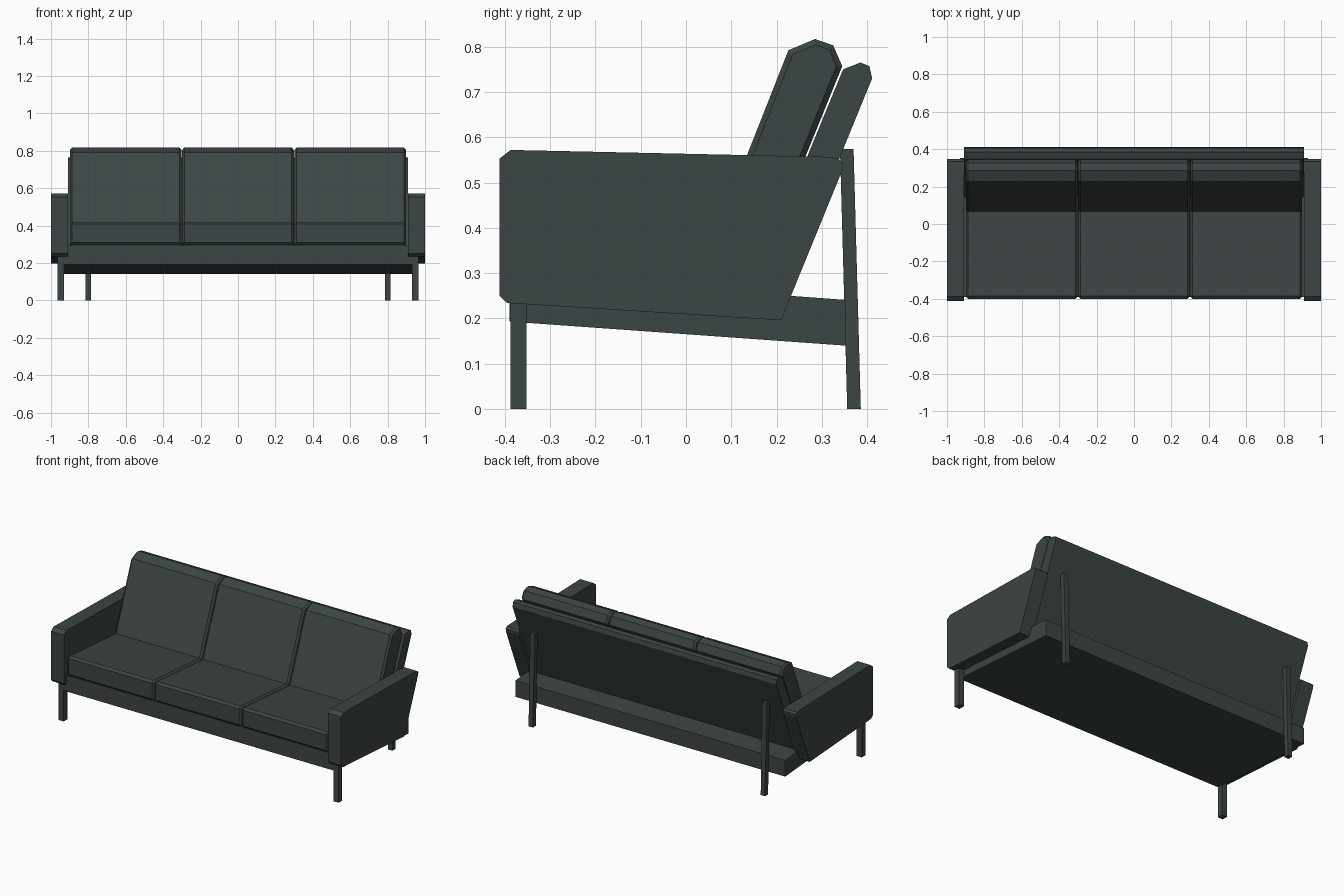
import bpy, bmesh

if "Cube" in bpy.data.objects:
    bpy.data.objects.remove(bpy.data.objects["Cube"])

mat = bpy.data.materials.new("charcoal fabric")
mat.diffuse_color = (0.046, 0.058, 0.058, 1)
mat.use_nodes = True
mat.node_tree.nodes["Principled BSDF"].inputs["Base Color"].default_value = mat.diffuse_color


def extrude(name, profile, x0, x1, bevel=0.0):
    """Solid from a (y, z) profile swept from x0 to x1; the rim can be bevelled."""
    bm = bmesh.new()
    a = [bm.verts.new((x0, y, z)) for y, z in profile]
    b = [bm.verts.new((x1, y, z)) for y, z in profile]
    n = len(profile)
    bm.faces.new(a)
    bm.faces.new(b[::-1])
    for i in range(n):
        j = (i + 1) % n
        bm.faces.new((a[i], b[i], b[j], a[j]))
    bmesh.ops.recalc_face_normals(bm, faces=bm.faces)
    me = bpy.data.meshes.new(name)
    bm.to_mesh(me)
    bm.free()
    me.materials.append(mat)
    ob = bpy.data.objects.new(name, me)
    bpy.context.collection.objects.link(ob)
    if bevel:
        m = ob.modifiers.new("bevel", 'BEVEL')
        m.width = bevel
        m.segments = 1
        m.limit_method = 'ANGLE'
        m.angle_limit = 1.2
    return ob


# sloping base frame
extrude("base_frame", [(-0.39, 0.193), (0.352, 0.14), (0.352, 0.241), (-0.39, 0.295)],
        -0.93, 0.93)

# tilted backrest board
extrude("back_board", [(0.139, 0.245), (0.347, 0.75), (0.385, 0.765), (0.405, 0.757),
                       (0.411, 0.73), (0.211, 0.241)], -0.908, 0.908)

seat = [(-0.4, 0.297), (0.155, 0.257), (0.205, 0.375), (-0.385, 0.42), (-0.4, 0.408)]
back = [(0.058, 0.366), (0.226, 0.792), (0.285, 0.817), (0.325, 0.803),
        (0.345, 0.757), (0.186, 0.366)]

# three seat and three back cushions
for i, x in enumerate((-0.6, 0, 0.6)):
    extrude(f"seat_cushion_{i + 1}", seat, x - 0.299, x + 0.299, 0.012)
    extrude(f"back_cushion_{i + 1}", back, x - 0.299, x + 0.299, 0.012)

arm = [(-0.412, 0.25), (-0.395, 0.234), (0.21, 0.196), (0.345, 0.527), (0.347, 0.543),
       (0.335, 0.554), (0.30, 0.557), (-0.387, 0.572), (-0.412, 0.553)]
front_leg = [(-0.388, 0), (-0.352, 0), (-0.352, 0.24), (-0.388, 0.24)]
rear_leg = [(0.356, 0), (0.386, 0), (0.37, 0.574), (0.34, 0.574)]

# arms and legs on both sides
for side, s in (("left", -1), ("right", 1)):
    extrude(f"{side}_arm", arm, s * 0.91, s * 1.0)
    extrude(f"{side}_front_leg", front_leg, s * 0.93, s * 0.965)
    extrude(f"{side}_rear_leg", rear_leg, s * 0.785, s * 0.815)
